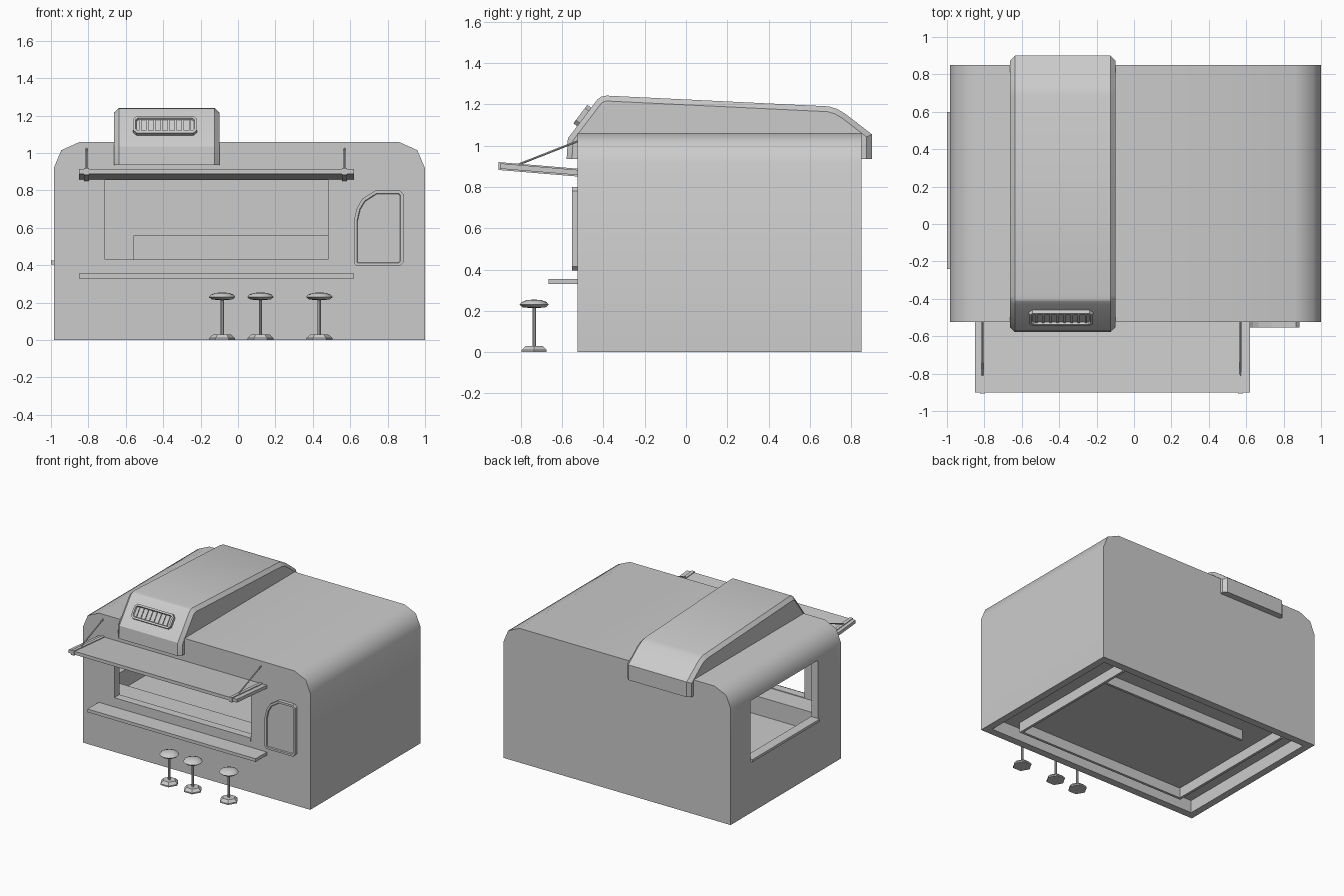
import bpy, bmesh, math
from mathutils import Vector, Matrix

if "Cube" in bpy.data.objects:
    bpy.data.objects.remove(bpy.data.objects["Cube"], do_unlink=True)

grey = bpy.data.materials.new("plain_grey")
grey.use_nodes = True
grey.diffuse_color = (0.6, 0.6, 0.6, 1)
grey.node_tree.nodes["Principled BSDF"].inputs["Base Color"].default_value = (0.6, 0.6, 0.6, 1)


def finish(name, bm, smooth=None):
    bmesh.ops.recalc_face_normals(bm, faces=bm.faces)
    mesh = bpy.data.meshes.new(name)
    bm.to_mesh(mesh)
    bm.free()
    mesh.materials.append(grey)
    ob = bpy.data.objects.new(name, mesh)
    bpy.context.collection.objects.link(ob)
    if smooth:
        smooth_edges(ob, smooth)
    return ob


def smooth_edges(ob, angle):
    bpy.ops.object.select_all(action='DESELECT')
    ob.select_set(True)
    bpy.context.view_layer.objects.active = ob
    bpy.ops.object.shade_smooth_by_angle(angle=math.radians(angle))


def prism_mesh(pts, axis, a, b):
    """Extrude a profile: (y, z) points along x, or (x, z) points along y."""
    bm = bmesh.new()
    place = (lambda p, t: (t, p[0], p[1])) if axis == 'x' else (lambda p, t: (p[0], t, p[1]))
    face = bm.faces.new([bm.verts.new(place(p, a)) for p in pts])
    ext = bmesh.ops.extrude_face_region(bm, geom=[face])
    shift = (b - a, 0, 0) if axis == 'x' else (0, b - a, 0)
    bmesh.ops.translate(bm, vec=shift, verts=[v for v in ext["geom"] if isinstance(v, bmesh.types.BMVert)])
    bmesh.ops.recalc_face_normals(bm, faces=bm.faces)
    return bm


def prism(name, pts, axis, a, b):
    return finish(name, prism_mesh(pts, axis, a, b))


def box(name, x0, x1, y0, y1, z0, z1):
    return prism(name, [(x0, z0), (x1, z0), (x1, z1), (x0, z1)], 'y', y0, y1)


def lathe(name, profile, x, y, sides, smooth=None):
    bm = bmesh.new()
    verts = [bm.verts.new((x + r, y, z)) for r, z in profile]
    edges = [bm.edges.new(pair) for pair in zip(verts, verts[1:])]
    bmesh.ops.spin(bm, geom=verts + edges, cent=(x, y, 0), axis=(0, 0, 1),
                   angle=math.tau, steps=sides, use_merge=True)
    bmesh.ops.remove_doubles(bm, verts=bm.verts, dist=0.0005)
    return finish(name, bm, smooth)


def rod(name, start, end, radius):
    a, b = Vector(start), Vector(end)
    bm = bmesh.new()
    turn = (b - a).to_track_quat('Z', 'Y').to_matrix().to_4x4()
    bmesh.ops.create_cone(bm, cap_ends=True, segments=8, radius1=radius, radius2=radius,
                          depth=(b - a).length, matrix=Matrix.Translation((a + b) / 2) @ turn)
    return finish(name, bm)


def cut(target, cutter):
    mod = target.modifiers.new("cut", 'BOOLEAN')
    mod.operation, mod.solver, mod.object = 'DIFFERENCE', 'EXACT', cutter
    bpy.context.view_layer.objects.active = target
    bpy.ops.object.modifier_apply(modifier=mod.name)
    bpy.data.objects.remove(cutter, do_unlink=True)


def inset_panel(bm, face, width, depth):
    bmesh.ops.inset_region(bm, faces=[face], thickness=width, use_even_offset=True)
    bmesh.ops.inset_region(bm, faces=[face], thickness=0.004, depth=-depth, use_even_offset=True)


# Body shell, hollow and open below, with a serving window and a side window
def arch(half, bottom, top):
    right = [(half, bottom), (half, top - 0.14), (half - 0.04, top - 0.045), (half - 0.14, top)]
    return [(0.007 + x, z) for x, z in right] + [(0.007 - x, z) for x, z in reversed(right)]


body = prism("body_shell", arch(0.992, 0, 1.06), 'y', -0.525, 0.85)
cut(body, prism("hollow_cutter", arch(0.935, -0.1, 1.01), 'y', -0.465, 0.79))
cut(body, box("serving_cutter", -0.71, 0.48, -0.6, -0.4, 0.405, 0.87))
cut(body, box("side_cutter", -1.1, -0.9, -0.24, 0.6, 0.405, 0.885))
smooth_edges(body, 50)

# Window sills
box("serving_sill", -0.71, 0.48, -0.53, -0.465, 0.4, 0.43)
box("side_sill", -1.0, -0.925, -0.24, 0.6, 0.405, 0.425)

# Interior floor, skirts below it, and counters above it
box("floor", -0.93, 0.945, -0.467, 0.792, 0.1, 0.28)
box("front_skirt", -0.75, 0.72, -0.4, -0.38, 0.02, 0.1)
box("left_skirt", 0.72, 0.74, -0.4, 0.75, 0.02, 0.1)
box("right_skirt", -0.77, -0.75, -0.4, 0.75, 0.02, 0.1)
box("back_skirt", -0.56, 0.72, 0.53, 0.55, 0.02, 0.1)
box("front_counter", -0.93, 0.75, -0.467, -0.3, 0.28, 0.425)
box("left_counter", 0.75, 0.945, -0.467, 0.54, 0.28, 0.43)
box("back_counter", -0.56, 0.945, 0.54, 0.792, 0.28, 0.56)
for i, (x0, x1) in enumerate([(-0.475, -0.01), (0.04, 0.5)]):
    box(f"cabinet_door_{i + 1}", x0, x1, 0.532, 0.541, 0.3, 0.52)

# Outside ledge and awning with ribs and struts
box("serving_ledge", -0.85, 0.62, -0.665, -0.52, 0.33, 0.355)
prism("awning", [(-0.52, 0.857), (-0.9, 0.888), (-0.9, 0.914), (-0.52, 0.882)], 'x', -0.85, 0.62)
for side, x in (("right", -0.81), ("left", 0.57)):
    prism(f"awning_rib_{side}", [(-0.52, 0.85), (-0.907, 0.882), (-0.907, 0.92), (-0.52, 0.888)],
          'x', x - 0.013, x + 0.013)
    rod(f"awning_strut_{side}", (x, -0.82, 0.905), (x, -0.515, 1.025), 0.005)

# Front hatch: raised frame with a sunken panel
bm = prism_mesh([(0.635, 0.395), (0.865, 0.395), (0.885, 0.415), (0.885, 0.78), (0.865, 0.8),
                 (0.735, 0.8), (0.665, 0.755), (0.635, 0.705), (0.62, 0.64), (0.62, 0.41)],
                'y', -0.553, -0.52)
inset_panel(bm, min(bm.faces, key=lambda f: f.calc_center_median().y), 0.016, 0.008)
finish("front_hatch", bm)

# Roof housing with chamfered outer edges, overhanging front and back
outer = [(-0.578, 0.935), (-0.572, 1.035), (-0.43, 1.222), (-0.41, 1.237), (-0.385, 1.242),
         (0.69, 1.19), (0.73, 1.178), (0.77, 1.155), (0.9, 1.055), (0.9, 0.935)]
inner = [(0.845, 0.935), (0.845, 1.05), (-0.52, 1.05), (-0.52, 0.935)]
bm = prism_mesh(outer + inner, 'x', -0.662, -0.1)
rim = [e for e in bm.edges
       if abs(e.verts[0].co.x - e.verts[1].co.x) < 1e-4
       and not any(-0.53 < v.co.y < 0.85 and v.co.z < 1.1 for v in e.verts)]
bmesh.ops.bevel(bm, geom=rim, offset=0.026, segments=1, affect='EDGES')
finish("roof_housing", bm, 25)

# Vent on the sloped front of the housing, built flat and then tilted into place
slope = Vector((0, 0.142, 0.187))
tilt = Matrix.Translation((-0.39, -0.497, 1.142)) @ Matrix.Rotation(
    -math.atan2(slope.y, slope.z), 4, 'X')
w, h, c = 0.172, 0.056, 0.02
bm = prism_mesh([(-w + c, -h), (w - c, -h), (w, -h + c), (w, h - c),
                 (w - c, h), (-w + c, h), (-w, h - c), (-w, -h + c)], 'y', -0.018, 0.01)
inset_panel(bm, min(bm.faces, key=lambda f: f.calc_center_median().y), 0.014, 0.012)
finish("vent_frame", bm).matrix_world = tilt
for i in range(8):
    x = -0.133 + 0.038 * i
    slat = box(f"vent_slat_{i + 1}", x - 0.006, x + 0.006, -0.014, 0, -0.037, 0.037)
    slat.matrix_world = tilt

# Stools
for i, x in enumerate((-0.085, 0.12, 0.435)):
    y = -0.735
    lathe(f"stool_seat_{i + 1}", [(0, 0.255), (0.035, 0.252), (0.06, 0.243), (0.071, 0.23),
                                  (0.055, 0.217), (0, 0.212)], x, y, 12, 50)
    rod(f"stool_post_{i + 1}", (x, y, 0.02), (x, y, 0.22), 0.009)
    lathe(f"stool_base_{i + 1}", [(0, 0.03), (0.048, 0.03), (0.07, 0.01), (0.07, 0), (0, 0)], x, y, 6)
